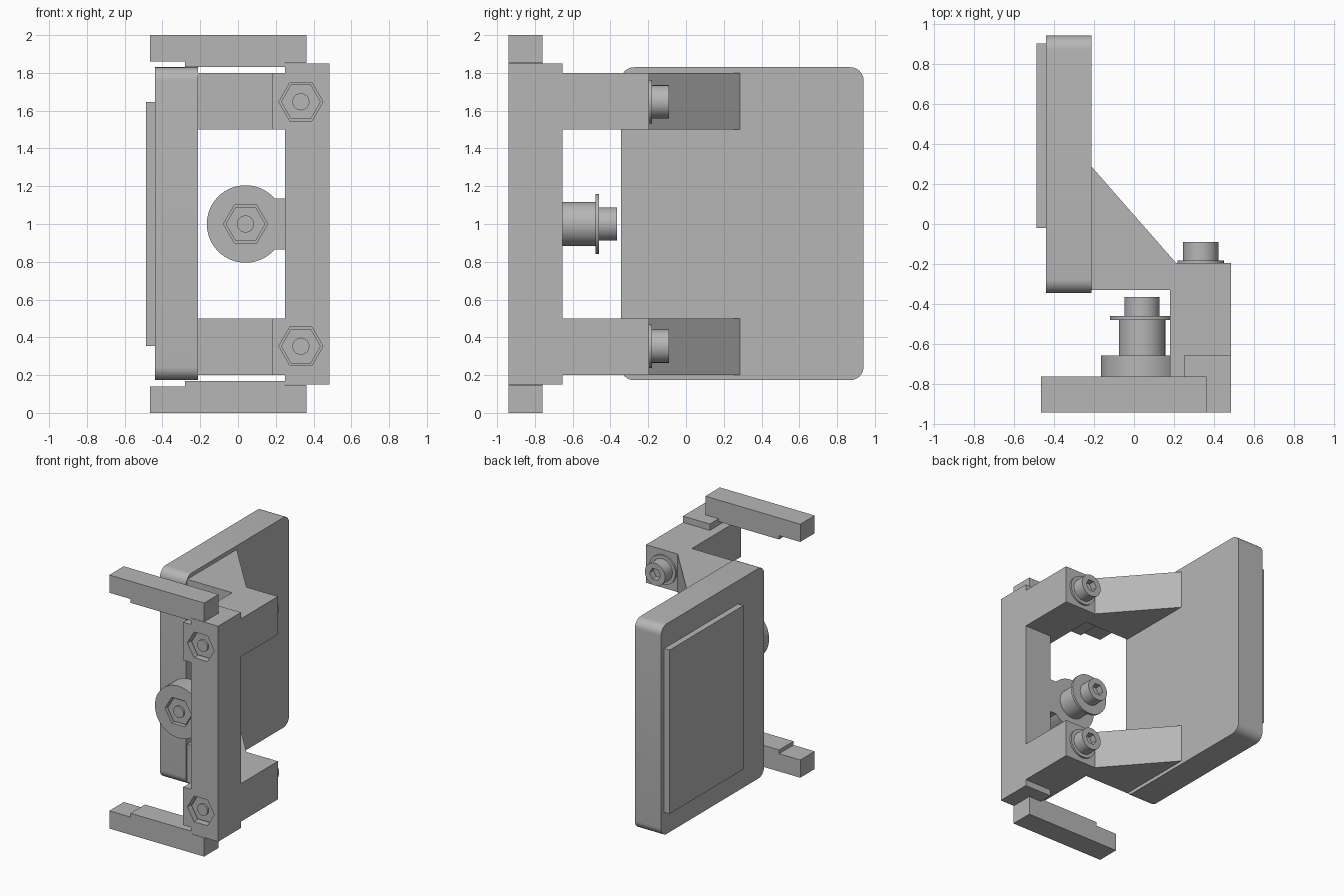
import bpy, bmesh, math

if "Cube" in bpy.data.objects:
    bpy.data.objects.remove(bpy.data.objects["Cube"])

grey = bpy.data.materials.new("plain grey")
grey.diffuse_color = (0.47, 0.47, 0.47, 1)
grey.use_nodes = True
grey.node_tree.nodes["Principled BSDF"].inputs["Base Color"].default_value = grey.diffuse_color


def prism(name, pts, axis, lo, hi, smooth=False):
    """Extrude a 2D outline along an axis; outline is the other two axes in xyz order."""
    def place(p, d):
        c = list(p)
        c.insert("xyz".index(axis), d)
        return c
    bm = bmesh.new()
    a = [bm.verts.new(place(p, lo)) for p in pts]
    b = [bm.verts.new(place(p, hi)) for p in pts]
    bm.faces.new(a)
    bm.faces.new(b)
    n = len(pts)
    for i in range(n):
        j = (i + 1) % n
        bm.faces.new((a[i], a[j], b[j], b[i]))
    bmesh.ops.recalc_face_normals(bm, faces=bm.faces)
    me = bpy.data.meshes.new(name)
    bm.to_mesh(me)
    bm.free()
    me.materials.append(grey)
    ob = bpy.data.objects.new(name, me)
    bpy.context.collection.objects.link(ob)
    if smooth:
        shade(ob)
    return ob


def activate(ob):
    bpy.ops.object.select_all(action='DESELECT')
    ob.select_set(True)
    bpy.context.view_layer.objects.active = ob


def shade(ob):
    activate(ob)
    bpy.ops.object.shade_smooth_by_angle(angle=math.radians(30))


def rect(u0, u1, v0, v1):
    return [(u0, v0), (u1, v0), (u1, v1), (u0, v1)]


def ring(x, z, r, n=48):
    return [(x + r * math.cos(2 * math.pi * i / n), z + r * math.sin(2 * math.pi * i / n))
            for i in range(n)]


def rounded(u0, u1, v0, v1, r, n=8):
    pts = []
    for k, (u, v) in enumerate(((u1 - r, v1 - r), (u0 + r, v1 - r), (u0 + r, v0 + r), (u1 - r, v0 + r))):
        for i in range(n + 1):
            t = math.pi / 2 * (k + i / n)
            pts.append((u + r * math.cos(t), v + r * math.sin(t)))
    return pts


def boolean(ob, other, op):
    mod = ob.modifiers.new(op, 'BOOLEAN')
    mod.operation, mod.object, mod.solver = op, other, 'EXACT'
    activate(ob)
    bpy.ops.object.modifier_apply(modifier=mod.name)
    bpy.data.objects.remove(other)


def flip(pts):
    """Mirror an outline about the mid height z = 1."""
    return [(u, 2 - v) for u, v in pts]


def fastener(label, x, z, floor, seat, washer_r, washer_t, head_h):
    """Nut and shank end at the front, washer and socket head at the back."""
    prism(label + "_nut", ring(x, z, 0.105, 6), 'y', floor, floor - 0.065)
    prism(label + "_shank", ring(x, z, 0.045, 32), 'y', floor - 0.08, floor + 0.02, True)
    prism(label + "_washer", ring(x, z, washer_r), 'y', seat, seat + washer_t, True)
    top = seat + washer_t + head_h
    head = prism(label + "_head", ring(x, z, 0.088), 'y', seat + washer_t, top)
    boolean(head, prism("cutter", ring(x, z, 0.048, 6), 'y', top - 0.05, top + 0.05), 'DIFFERENCE')
    shade(head)


# Bracket: upright with two rearward blocks
side = [(-0.94, 0.15), (-0.655, 0.15), (-0.655, 0.2), (-0.195, 0.2), (-0.195, 0.5), (-0.655, 0.5)]
bracket = prism("bracket", side + flip(side)[::-1], 'x', 0.25, 0.485)

# Gusseted arms reaching to the plate
arm = [(-0.215, 0.29), (0.21, -0.195), (0.3, -0.195), (0.3, -0.94),
       (0.18, -0.94), (0.18, -0.33), (-0.215, -0.33)]
for lo, hi in ((0.2, 0.5), (1.5, 1.8)):
    boolean(bracket, prism("arm", arm, 'z', lo, hi), 'UNION')

# Round centre boss and its strap
boss = prism("centre_boss", ring(0.04, 1, 0.205, 64), 'y', -0.8, -0.655)
boolean(boss, prism("strap", rect(0.1, 0.25, 0.865, 1.135), 'y', -0.8, -0.655), 'UNION')
boolean(boss, prism("cutter", ring(0.04, 1, 0.117, 6), 'y', -0.9, -0.72), 'DIFFERENCE')
shade(boss)

# Nut pockets and bolts in the bracket
for label, z in (("lower_bolt", 0.353), ("upper_bolt", 1.647)):
    boolean(bracket, prism("cutter", ring(0.333, z, 0.117, 6), 'y', -1.0, -0.84), 'DIFFERENCE')
    fastener(label, 0.333, z, -0.84, -0.195, 0.115, 0.014, 0.092)

# Centre spacer and bolt
prism("centre_spacer", ring(0.04, 1, 0.116), 'y', -0.655, -0.48, True)
fastener("centre_bolt", 0.04, 1, -0.72, -0.48, 0.16, 0.02, 0.095)

# Stepped cross bars at top and bottom
bar = [(-0.465, 1.86), (-0.28, 1.86), (-0.28, 1.83), (0.25, 1.83),
       (0.25, 1.852), (0.363, 1.852), (0.363, 2), (-0.465, 2)]
prism("top_bar", bar, 'y', -0.94, -0.76)
prism("bottom_bar", flip(bar), 'y', -0.94, -0.76)

# Rounded side plate and thin outer pad
prism("side_plate", rounded(-0.345, 0.94, 0.173, 1.83, 0.07), 'x', -0.44, -0.212, True)
prism("outer_pad", rect(-0.02, 0.9, 0.355, 1.647), 'x', -0.487, -0.44)
